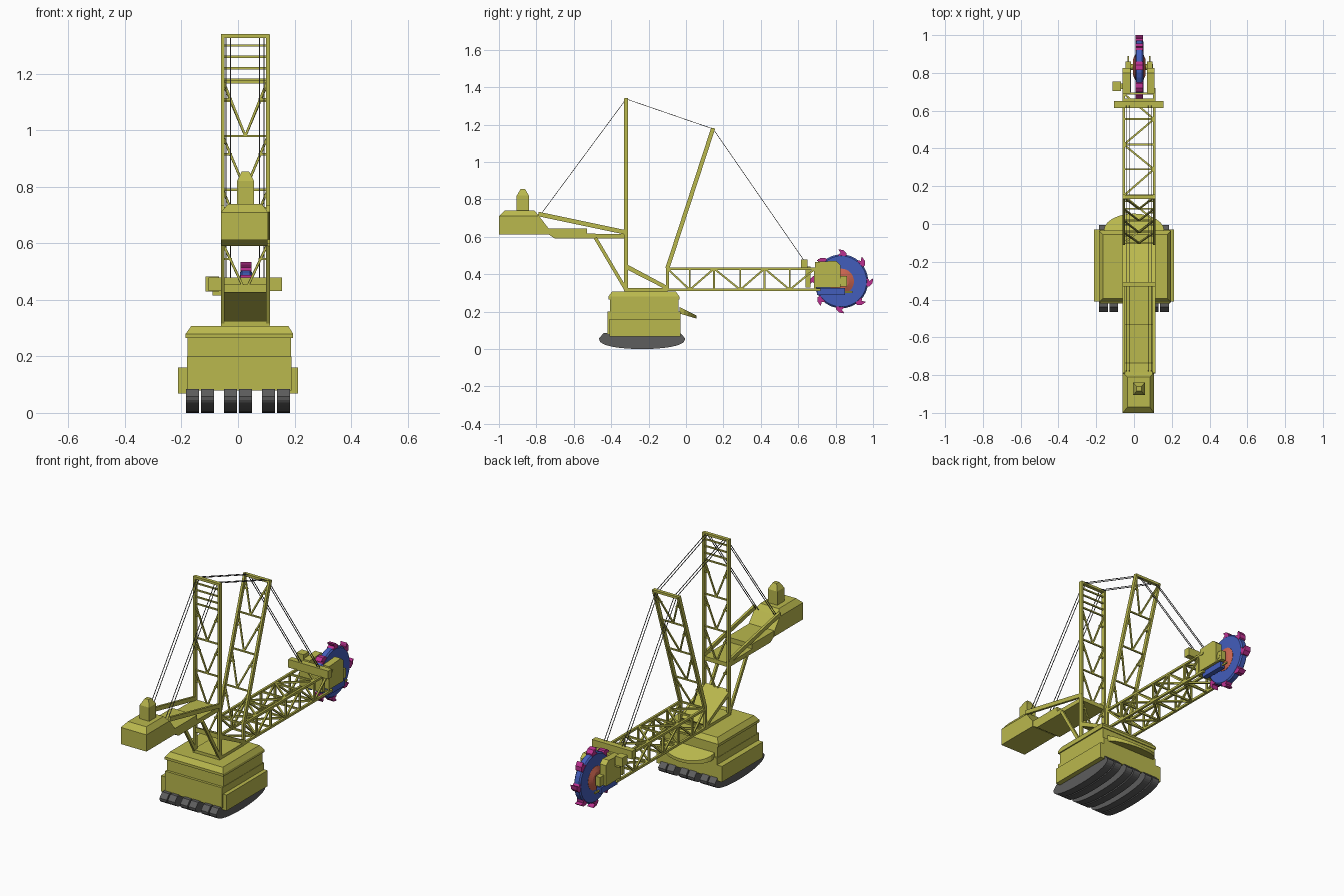
import bpy, bmesh, math
from mathutils import Vector

if "Cube" in bpy.data.objects:
    bpy.data.objects.remove(bpy.data.objects["Cube"])


def material(name, rgb):
    m = bpy.data.materials.new(name)
    m.diffuse_color = (*rgb, 1)
    m.use_nodes = True
    m.node_tree.nodes["Principled BSDF"].inputs["Base Color"].default_value = m.diffuse_color
    return m


YELLOW = material("yellow_paint", (0.49, 0.48, 0.075))
BLUE = material("blue_paint", (0.055, 0.11, 0.5))
PINK = material("magenta_paint", (0.5, 0.03, 0.28))
RED = material("red_paint", (0.6, 0.13, 0.08))
DARK = material("dark_rubber", (0.11, 0.11, 0.11))
CX = 0.026          # centre line of superstructure
XL, XR = -0.054, 0.106   # left and right truss planes


def finish(name, bm, mat):
    bmesh.ops.recalc_face_normals(bm, faces=bm.faces)
    me = bpy.data.meshes.new(name)
    bm.to_mesh(me)
    bm.free()
    me.materials.append(mat)
    ob = bpy.data.objects.new(name, me)
    bpy.context.collection.objects.link(ob)
    return ob


def skin(bm, rings):
    """Join rings of equal length into a closed solid."""
    vs = [[bm.verts.new(p) for p in r] for r in rings]
    n = len(vs[0])
    for a, b in zip(vs, vs[1:]):
        for i in range(n):
            bm.faces.new((a[i], a[(i + 1) % n], b[(i + 1) % n], b[i]))
    bm.faces.new(vs[0])
    bm.faces.new(vs[-1])


def stack(name, levels, mat=YELLOW):
    """Stacked rectangles (x0, x1, y0, y1, z)."""
    bm = bmesh.new()
    skin(bm, [[(a, c, z), (b, c, z), (b, d, z), (a, d, z)] for a, b, c, d, z in levels])
    return finish(name, bm, mat)


def box(name, x0, x1, y0, y1, z0, z1, mat=YELLOW):
    return stack(name, [(x0, x1, y0, y1, z0), (x0, x1, y0, y1, z1)], mat)


def prism(name, pts, x0, x1, mat=YELLOW):
    """Side profile (y, z) extruded along x."""
    bm = bmesh.new()
    skin(bm, [[(x, y, z) for y, z in pts] for x in (x0, x1)])
    return finish(name, bm, mat)


def bars(name, segs, w, d, mat=YELLOW):
    """Rectangular bars between point pairs, as one object."""
    bm = bmesh.new()
    for p, q in segs:
        p, q = Vector(p), Vector(q)
        t = (q - p).normalized()
        u = Vector((1, 0, 0)) if abs(t.x) < 0.6 else Vector((0, 1, 0))
        u = (u - t * u.dot(t)).normalized()
        v = t.cross(u)
        u, v = u * w / 2, v * d / 2
        skin(bm, [[c + u + v, c - u + v, c - u - v, c + u - v] for c in (p, q)])
    return finish(name, bm, mat)


# Crawler tracks: flat on top, rounded belly
belly = []
for i in range(25):
    t = math.pi * i / 24
    belly.append((-0.235 + 0.23 * math.cos(t), 0.058 - 0.058 * math.sin(t) ** 0.75))
belly += [(-0.44, 0.085), (-0.03, 0.085)]
for i, x in enumerate((-0.184, -0.131, -0.05, 0.004, 0.085, 0.138)):
    prism(f"crawler_track_{i + 1}", belly, x, x + 0.046, DARK)

# Undercarriage house
box("lower_hull", -0.18, 0.19, -0.42, -0.03, 0.08, 0.20)
box("upper_hull", -0.178, 0.188, -0.405, -0.04, 0.20, 0.268)
stack("hull_roof", [(-0.185, 0.195, -0.415, -0.035, 0.265), (-0.185, 0.195, -0.415, -0.035, 0.28),
                    (-0.165, 0.178, -0.395, -0.055, 0.308)])
box("left_side_deck", -0.213, -0.178, -0.41, -0.03, 0.068, 0.16)
box("right_side_deck", 0.178, 0.213, -0.41, -0.03, 0.068, 0.16)

# Curved sloping apron at the boom side
arc = [(0.16 * math.cos(math.pi * i / 12), -0.035 + 0.09 * math.sin(math.pi * i / 12)) for i in range(13)]
bm = bmesh.new()
skin(bm, [[(x, y, 0.19 - 0.3 * (y + 0.035)) for x, y in arc],
          [(x, y, 0.225 - 0.5 * (y + 0.035)) for x, y in arc]])
finish("curved_apron", bm, YELLOW)

# Superstructure base
box("turntable_deck", -0.06, 0.112, -0.33, -0.10, 0.306, 0.325)
prism("sloping_base_panel", [(-0.325, 0.455), (-0.325, 0.43), (-0.11, 0.32), (-0.10, 0.335)], -0.06, 0.112)


# Masts with V bracing between levels
def mast(name, pos, base, top, levels, rungs):
    legs = [((x, *pos(base)), (x, *pos(top))) for x in (XL, XR)]
    bars(name + "_legs", legs, 0.013, 0.022)
    thin = [((XL, *pos(z)), (XR, *pos(z))) for z in levels + rungs]
    for a, b in zip(levels, levels[1:]):
        m = (a + b) / 2 + 0.03
        for x in (XL, XR):
            thin.append(((x, *pos(b)), (CX, *pos(a))))
            thin.append(((x, *pos(m)), (x + (CX - x) * 0.42, *pos(m))))
    bars(name + "_bracing", thin, 0.008, 0.008)
    bars(name + "_head", [((XL - 0.006, *pos(top - 0.006)), (XR + 0.006, *pos(top - 0.006)))], 0.02, 0.014)


mast("rear_mast", lambda z: (-0.32, z), 0.31, 1.34, [0.43, 0.60, 0.79, 0.98, 1.18], [1.22, 1.26, 1.30])
mast("front_mast", lambda z: (-0.10 + 0.245 * (z - 0.43) / 0.75, z), 0.43, 1.18,
     [0.43, 0.60, 0.79, 0.98, 1.17], [])
bars("front_mast_feet", [((x, -0.10, 0.31), (x, -0.10, 0.44)) for x in (XL, XR)], 0.013, 0.016)

# Boom truss
ys = [-0.10, 0.02, 0.15, 0.29, 0.42, 0.555, 0.69]
TOP, BOT = 0.430, 0.317
bars("boom_chords", [((x, -0.10, z), (x, 0.72, z)) for x in (XL, XR) for z in (TOP, BOT)], 0.013, 0.013)
web = []
for i, y in enumerate(ys):
    web += [((x, y, BOT), (x, y, TOP)) for x in (XL, XR)]
    web += [((XL, y, z), (XR, y, z)) for z in (TOP, BOT)]
    if i < 6:
        za, zb = (TOP, BOT) if i % 2 == 0 else (BOT, TOP)
        xa, xb = (XL, XR) if i % 2 == 0 else (XR, XL)
        web += [((x, y, za), (x, ys[i + 1], zb)) for x in (XL, XR)]
        web += [((xa, y, z), (xb, ys[i + 1], z)) for z in (TOP, BOT)]
bars("boom_web", web, 0.010, 0.010)

# Counterweight arm
prism("counterweight_platform", [(-0.76, 0.645), (-0.53, 0.645), (-0.53, 0.617), (-0.315, 0.614),
                                 (-0.315, 0.59), (-0.70, 0.59), (-0.76, 0.63)], -0.058, 0.104)
stack("counterweight", [(-0.06, 0.106, -1, -0.735, 0.612), (-0.06, 0.106, -1, -0.735, 0.645),
                        (-0.06, 0.106, -1, -0.785, 0.71), (-0.035, 0.084, -0.97, -0.81, 0.74)])
stack("counterweight_hut", [(-0.004, 0.057, -0.905, -0.84, 0.735), (-0.004, 0.057, -0.905, -0.84, 0.82),
                            (0.014, 0.039, -0.885, -0.86, 0.855)])
bars("counterweight_struts", [((x, -0.315, 0.622), (x, -0.79, 0.722)) for x in (XL, XR)], 0.014, 0.024)
bars("base_braces", [((x, -0.485, 0.595), (x, -0.32, 0.315)) for x in (XL, XR)]
     + [((x, -0.32, 0.445), (x, -0.105, 0.33)) for x in (XL, XR)], 0.013, 0.018)

# Suspension ropes
ropes = []
path = [(-0.78, 0.715), (-0.32, 1.337), (0.145, 1.177), (0.63, 0.475)]
for x in (-0.042, -0.026, 0.076, 0.092):
    ropes += [((x, *a), (x, *b)) for a, b in zip(path, path[1:])]
bars("suspension_ropes", ropes, 0.003, 0.003, DARK)

# Boom head carrying the wheel
box("boom_head_crossbeam", -0.105, 0.155, 0.615, 0.65, 0.432, 0.48)
box("operator_cab", -0.115, -0.068, 0.705, 0.755, 0.43, 0.482)
box("cab_bracket", -0.09, -0.05, 0.715, 0.745, 0.415, 0.435)
arm = [(0.69, 0.33), (0.69, 0.465), (0.80, 0.472), (0.825, 0.45), (0.825, 0.33)]
prism("left_wheel_arm", arm, -0.06, -0.018)
prism("right_wheel_arm", arm, 0.068, 0.108)
box("wheel_arm_bridge", -0.05, 0.10, 0.64, 0.665, 0.33, 0.44)
for side, x0, x1 in (("left", -0.045, -0.015), ("right", 0.068, 0.098)):
    box(side + "_axle_bearing", x0, x1, 0.80, 0.86, 0.335, 0.39)
    box(side + "_drive_motor", x0, x1, 0.70, 0.85, 0.29, 0.325, BLUE)
    box(side + "_guard_rail", (x0 + x1) / 2 - 0.004, (x0 + x1) / 2 + 0.004, 0.82, 0.89, 0.30, 0.31)

# Bucket wheel
WY, WZ, WX = 0.83, 0.362, 0.028


def polar(r, deg):
    a = math.radians(deg)
    return (WY + r * math.cos(a), WZ + r * math.sin(a))


def disc(name, rings, mat, n=32):
    bm = bmesh.new()
    skin(bm, [[(x, *polar(r, 360 * i / n)) for i in range(n)] for x, r in rings])
    return finish(name, bm, mat)


disc("wheel_rim", [(WX - 0.021, 0.136), (WX - 0.014, 0.144), (WX + 0.014, 0.144), (WX + 0.021, 0.136)], BLUE)
disc("wheel_hub", [(WX - 0.034, 0.04), (WX - 0.022, 0.068), (WX + 0.022, 0.068), (WX + 0.034, 0.04)], RED)
disc("wheel_axle", [(-0.045, 0.016), (0.1, 0.016)], YELLOW, 12)
claw = [(0.128, -12), (0.152, -11), (0.167, -4), (0.172, 5), (0.163, 4), (0.152, 1), (0.143, 6), (0.128, 7)]
for k in range(8):
    prism(f"bucket_{k + 1}", [polar(r, d + 45 * k) for r, d in claw], WX - 0.02, WX + 0.02, PINK)
